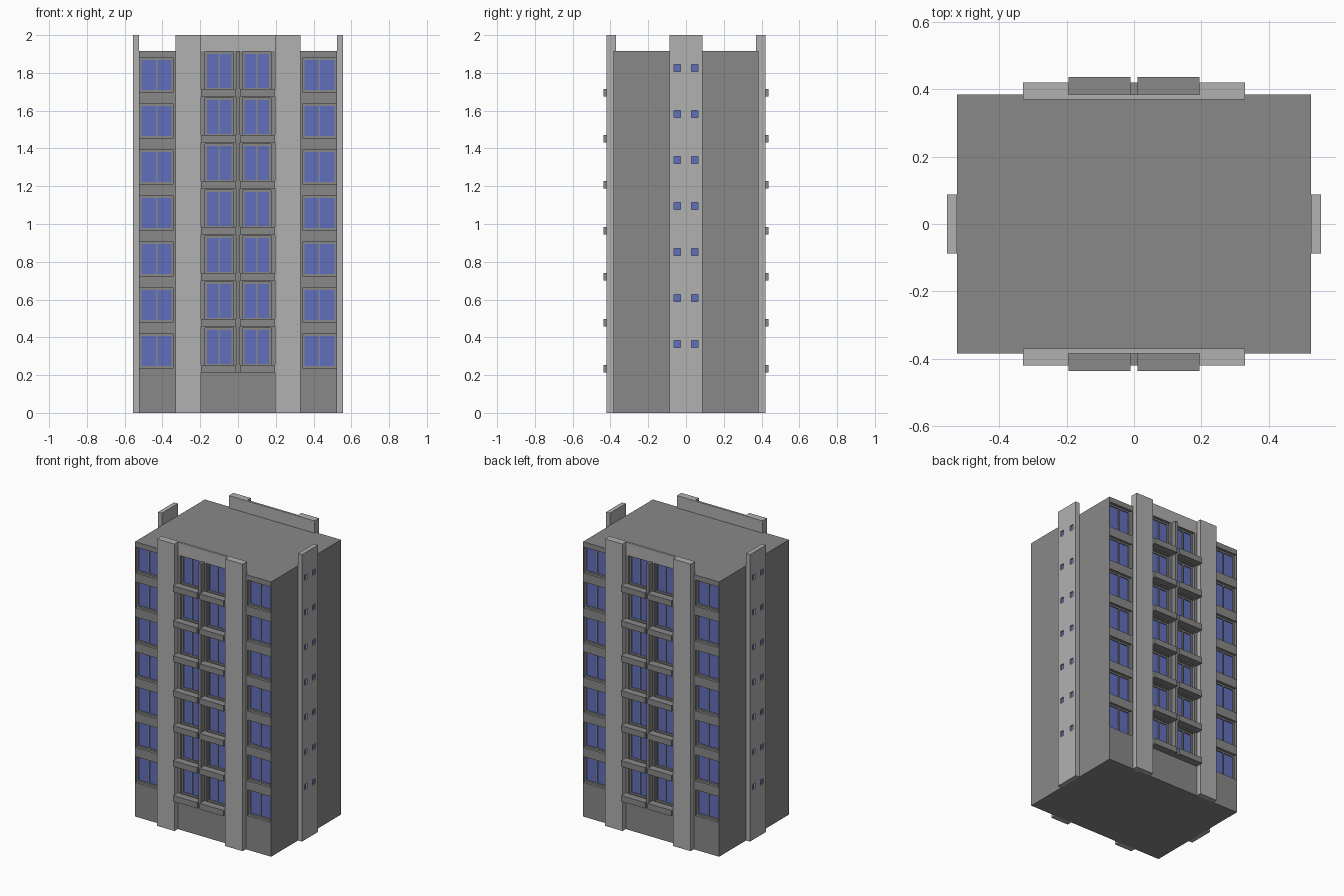
import bpy, bmesh
from mathutils import Matrix

if "Cube" in bpy.data.objects:
    bpy.data.objects.remove(bpy.data.objects["Cube"])

FLOORS, PITCH = 7, 0.2435
W, D, H = 0.525, 0.385, 1.915      # half width, half depth, roof height
RECESS = 0.03


def material(name, col):
    m = bpy.data.materials.new(name)
    m.diffuse_color = (*col, 1)
    m.use_nodes = True
    m.node_tree.nodes["Principled BSDF"].inputs["Base Color"].default_value = m.diffuse_color
    return m


GLASS = material("blue_glass", (0.12, 0.16, 0.5))
DARK = material("dark_concrete", (0.25, 0.25, 0.25))
LIGHT = material("light_concrete", (0.44, 0.44, 0.44))


def boxes(name, items, mat):
    """One object from many (x0, x1, y0, y1, z0, z1) boxes."""
    bm = bmesh.new()
    for x0, x1, y0, y1, z0, z1 in items:
        m = Matrix.Translation(((x0 + x1) / 2, (y0 + y1) / 2, (z0 + z1) / 2)) \
            @ Matrix.Diagonal((abs(x1 - x0), abs(y1 - y0), abs(z1 - z0), 1))
        bmesh.ops.create_cube(bm, size=1, matrix=m)
    me = bpy.data.meshes.new(name)
    bm.to_mesh(me)
    bm.free()
    me.materials.append(mat)
    ob = bpy.data.objects.new(name, me)
    bpy.context.collection.objects.link(ob)
    return ob


def mirror(items, x=True, y=True):
    """Repeat boxes on the opposite sides."""
    out = list(items)
    if x:
        out += [(-b, -a, c, d, e, f) for a, b, c, d, e, f in out]
    if y:
        out += [(a, b, -d, -c, e, f) for a, b, c, d, e, f in out]
    return out


def floors(item):
    a, b, c, d, e, f = item
    return [(a, b, c, d, e + i * PITCH, f + i * PITCH) for i in range(FLOORS)]


def cut(ob, items):
    cutter = boxes("opening_cutter", items, DARK)
    cutter.hide_render = True
    mod = ob.modifiers.new("openings", 'BOOLEAN')
    mod.operation, mod.solver, mod.object = 'DIFFERENCE', 'EXACT', cutter
    bpy.context.view_layer.objects.active = ob
    bpy.ops.object.modifier_apply(modifier=mod.name)
    bpy.data.objects.remove(cutter)


# Window openings: outer bays and balcony bays (x0, x1, z0, z1)
bays = [(0.341, 0.521, 0.238, 0.418), (0.024, 0.175, 0.247, 0.449)]
holes, glass, frames = [], [], []
back, front = -D + RECESS, -D + RECESS - 0.012
for x0, x1, z0, z1 in bays:
    t, xm = 0.011, (x0 + x1) / 2
    holes += floors((x0, x1, -D - 0.05, back, z0, z1))
    glass += floors((x0 + t, x1 - t, back - 0.005, back + 0.002, z0 + t, z1 - t))
    for bar in [(x0, x0 + t, z0, z1), (x1 - t, x1, z0, z1),
                (xm - 0.004, xm + 0.004, z0 + t, z1 - t),
                (x0 + t, x1 - t, z0, z0 + t), (x0 + t, x1 - t, z1 - t, z1)]:
        frames += floors((bar[0], bar[1], front, back + 0.001, bar[2], bar[3]))

# Main block with recessed windows
body = boxes("building_block", [(-W, W, -D, D, 0, H)], DARK)
cut(body, mirror(holes))
boxes("window_glass", mirror(glass), GLASS)
boxes("window_frames", mirror(frames), DARK)

# Facade pillars and roof parapet between them
boxes("facade_pillars", mirror([(0.195, 0.33, -0.42, -0.37, 0, 2)]), LIGHT)
boxes("roof_parapet", mirror([(-0.195, 0.195, -D, -0.37, H, 2)], x=False), LIGHT)

# Balcony slabs and the divider between them
boxes("balconies", mirror(floors((0.01, 0.195, -0.437, -D, 0.213, 0.254))), DARK)
boxes("balcony_divider",
      mirror([(-0.01, 0.01, -0.42, -D, 0.213, H)], x=False), DARK)

# End-wall fins with small stairwell windows
fins = boxes("end_fins", mirror([(W, 0.555, -0.088, 0.088, 0, 2)], y=False), LIGHT)
small = floors((0.545, 0.58, -0.063, -0.03, 0.347, 0.384))
cut(fins, mirror(small))
boxes("stair_windows",
      mirror([(0.544, 0.547, c, d, e, f) for _, _, c, d, e, f in small]), GLASS)
